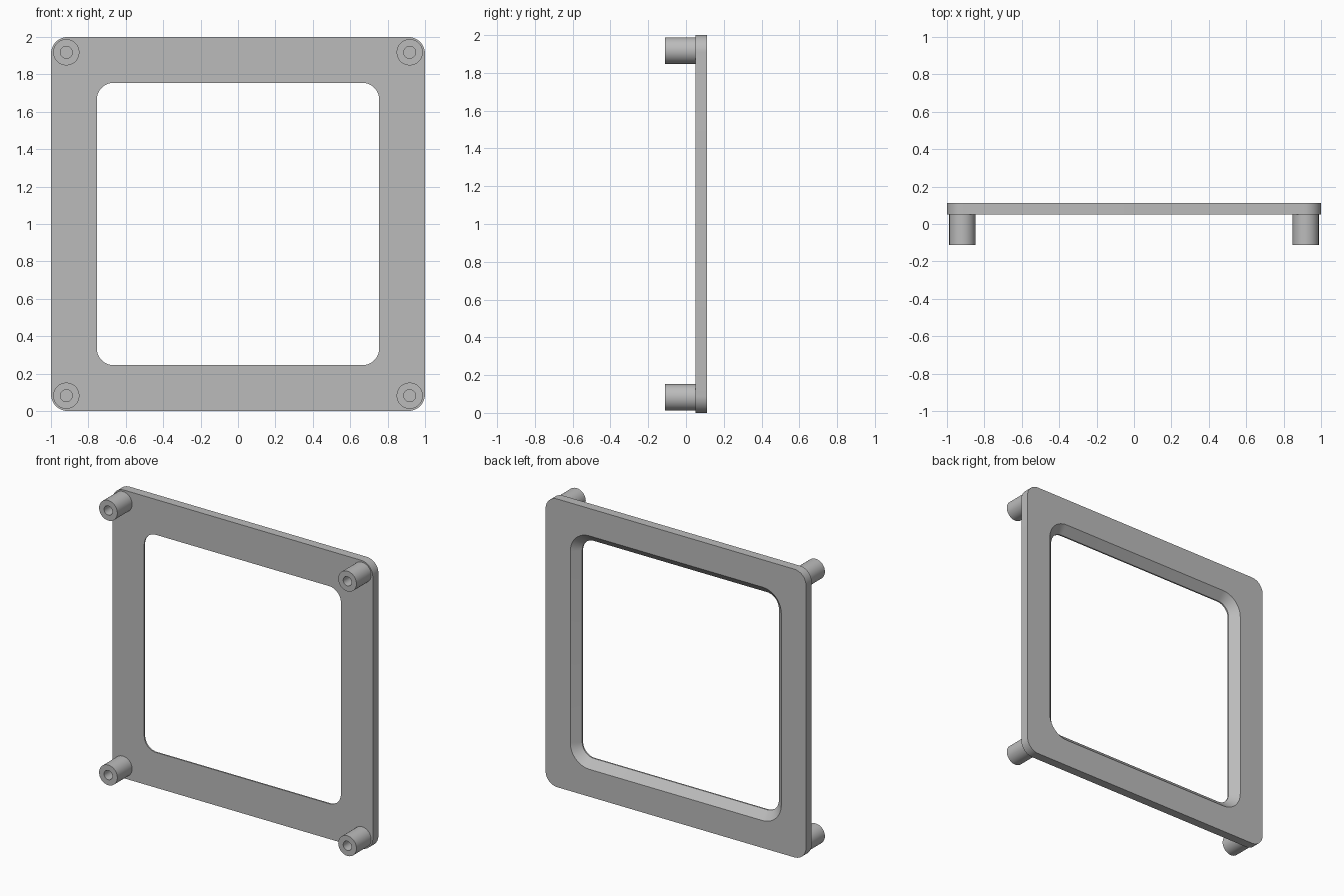
import bpy, bmesh
from math import sin, cos, pi, radians

cube = bpy.data.objects.get("Cube")
if cube:
    bpy.data.objects.remove(cube, do_unlink=True)

grey = bpy.data.materials.new("plain_grey")
grey.use_nodes = True
colour = (0.5, 0.5, 0.5, 1)
grey.diffuse_color = colour
grey.node_tree.nodes["Principled BSDF"].inputs["Base Color"].default_value = colour

FRONT, PLATE, BACK = -0.112, 0.05, 0.112   # depths of boss tips and plate faces
STEPS = 12                                 # segments per rounded corner


def rounded_ring(bm, half, radius, y):
    """Square ring with rounded corners; a circle when half equals radius."""
    ring = []
    for corner, (sx, sz) in enumerate(((1, 1), (-1, 1), (-1, -1), (1, -1))):
        for i in range(STEPS + 1):
            a = (corner + i / STEPS) * pi / 2
            ring.append(bm.verts.new((sx * (half - radius) + radius * cos(a), y,
                                      sz * (half - radius) + radius * sin(a))))
    return ring


def ring_loft(name, sections, location):
    """Closed ring-shaped solid from (half size, corner radius, y) sections."""
    bm = bmesh.new()
    rings = [rounded_ring(bm, *s) for s in sections]
    for a, b in zip(rings, rings[1:] + rings[:1]):
        for i in range(len(a)):
            j = (i + 1) % len(a)
            bm.faces.new((a[i], a[j], b[j], b[i]))
    bmesh.ops.remove_doubles(bm, verts=bm.verts, dist=1e-5)
    bmesh.ops.recalc_face_normals(bm, faces=bm.faces)
    mesh = bpy.data.meshes.new(name)
    bm.to_mesh(mesh)
    bm.free()
    mesh.materials.append(grey)
    obj = bpy.data.objects.new(name, mesh)
    obj.location = location
    bpy.context.collection.objects.link(obj)
    bpy.ops.object.select_all(action='DESELECT')
    obj.select_set(True)
    bpy.context.view_layer.objects.active = obj
    bpy.ops.object.shade_smooth_by_angle(angle=radians(30))
    return obj


# Frame plate: window has a thin straight lip in front and bevels open to the back
ring_loft("frame_plate", [
    (1.0, 0.09, PLATE),
    (1.0, 0.09, BACK),
    (0.81, 0.145, BACK),
    (0.755, 0.09, PLATE + 0.01),
    (0.755, 0.09, PLATE),
], (0, 0, 1))

# Hollow mounting bosses at the four corners, rooted slightly into the plate
for side, sx in (("right", -1), ("left", 1)):
    for level, sz in (("lower", -1), ("upper", 1)):
        ring_loft(f"{level}_{side}_boss", [
            (0.07, 0.07, PLATE + 0.005),
            (0.07, 0.07, FRONT),
            (0.032, 0.032, FRONT),
            (0.032, 0.032, PLATE + 0.005),
        ], (sx * 0.918, 0, 1 + sz * 0.918))
